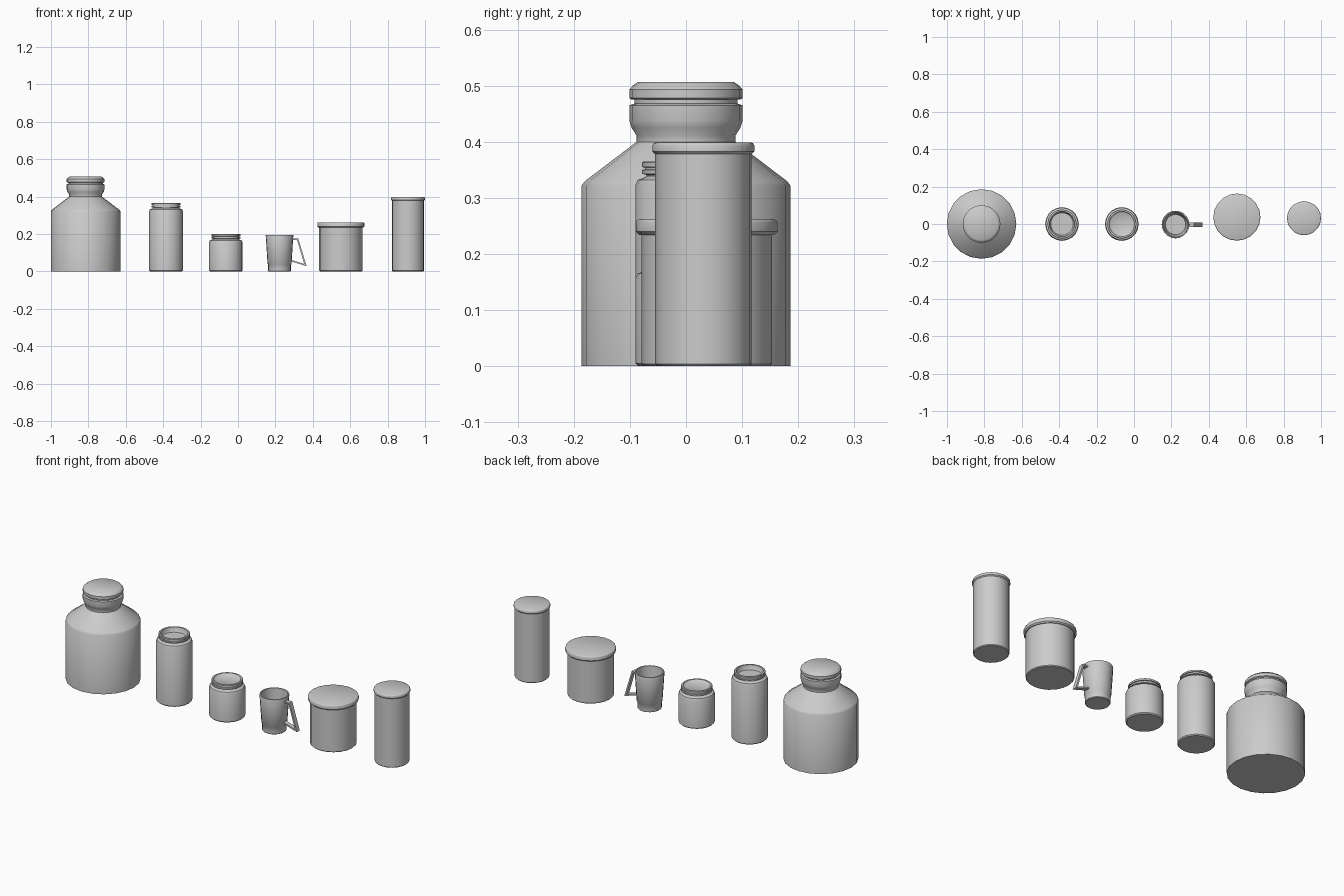
import bpy
import bmesh
from math import cos, sin, pi, radians

cube = bpy.data.objects.get("Cube")
if cube:
    bpy.data.objects.remove(cube, do_unlink=True)

GREY = (0.6, 0.6, 0.6, 1)
grey = bpy.data.materials.new("plain grey")
grey.use_nodes = True
grey.diffuse_color = GREY
grey.node_tree.nodes["Principled BSDF"].inputs["Base Color"].default_value = GREY


def finish(name, bm, place, angle=40):
    """Turn a bmesh into a shaded, coloured object."""
    bmesh.ops.recalc_face_normals(bm, faces=bm.faces)
    mesh = bpy.data.meshes.new(name)
    bm.to_mesh(mesh)
    bm.free()
    mesh.materials.append(grey)
    ob = bpy.data.objects.new(name, mesh)
    ob.location = (*place, 0)
    bpy.context.collection.objects.link(ob)
    bpy.ops.object.select_all(action="DESELECT")
    ob.select_set(True)
    bpy.context.view_layer.objects.active = ob
    bpy.ops.object.shade_smooth_by_angle(angle=radians(angle))
    return ob


def turned(name, profile, place, sides=20):
    """Lathe a (radius, height) profile, capping both ends."""
    bm = bmesh.new()
    rings = [[bm.verts.new((r * cos(2 * pi * i / sides), r * sin(2 * pi * i / sides), z))
              for i in range(sides)] for r, z in profile]
    for a, b in zip(rings, rings[1:]):
        for i in range(sides):
            j = (i + 1) % sides
            bm.faces.new((a[i], a[j], b[j], b[i]))
    bm.faces.new(rings[0][::-1])
    bm.faces.new(rings[-1])
    return finish(name, bm, place)


def canister(name, r, lid_r, lid_z, top, place):
    """Straight container with a rounded overhanging lid."""
    turned(name + "_body", [(r - .004, 0), (r, .004), (r, lid_z + .005)], place)
    b = .006
    turned(name + "_lid", [(lid_r - b, lid_z), (lid_r, lid_z + b), (lid_r, top - b),
                           (lid_r - .002, top - .002), (lid_r - b, top)], place)


# Large jug with a sloped shoulder and a stopper
jug = (-.815, 0)
turned("jug_body", [(.186, 0), (.186, .322), (.18, .33), (.088, .4), (.088, .411), (.097, .425),
                    (.101, .438), (.101, .465), (.092, .468)], jug)
turned("jug_neck", [(.092, .46), (.092, .48)], jug)
turned("jug_lid", [(.097, .475), (.101, .478), (.101, .493), (.095, .5), (.085, .507)], jug)


def open_jar(name, shoulder, top, depth, place):
    """Round-shouldered jar with a ringed, recessed mouth."""
    turned(name + "_body", [(.085, 0), (.09, .005), (.09, shoulder - .012), (.086, shoulder - .003),
                            (.078, shoulder), (.07, shoulder + .004)], place)
    mid = (shoulder + top) / 2
    turned(name + "_rim", [(.07, shoulder), (.07, shoulder + .006), (.078, shoulder + .008),
                           (.078, mid), (.073, mid + .001), (.073, mid + .004),
                           (.078, mid + .005), (.078, top - .002), (.076, top), (.068, top),
                           (.066, top - depth * .5), (.06, top - depth)], place)


open_jar("tall_jar", .335, .365, .025, (-.385, 0))
open_jar("short_jar", .168, .2, .008, (-.065, 0))

# Tapered mug with a foot band and a hollow inside
mug = (.222, -.003)
turned("mug_cup", [(.058, 0), (.061, .003), (.061, .036), (.064, .04), (.074, .193), (.073, .196),
                   (.067, .196), (.058, .04), (.054, .012)], mug)

# Angular strap handle: outer outline and inner outline bridged, then thickened
outer = [(.07, .176), (.1, .176), (.145, .028), (.06, .054)]
inner = [(.07, .168), (.094, .168), (.132, .04), (.06, .062)]
bm = bmesh.new()
loops = [[bm.verts.new((x, y, z)) for x, z in line]
         for y in (-.012, .012) for line in (outer, inner)]
for a, b in ((0, 1), (2, 3), (0, 2), (1, 3)):
    for i in range(3):
        bm.faces.new((loops[a][i], loops[a][i + 1], loops[b][i + 1], loops[b][i]))
for i in (0, 3):
    bm.faces.new([loops[k][i] for k in (0, 1, 3, 2)])
finish("mug_handle", bm, mug, 30)

# Two lidded canisters
canister("wide_canister", .116, .126, .234, .262, (.55, .037))
canister("tall_canister", .086, .091, .377, .399, (.909, .031))
